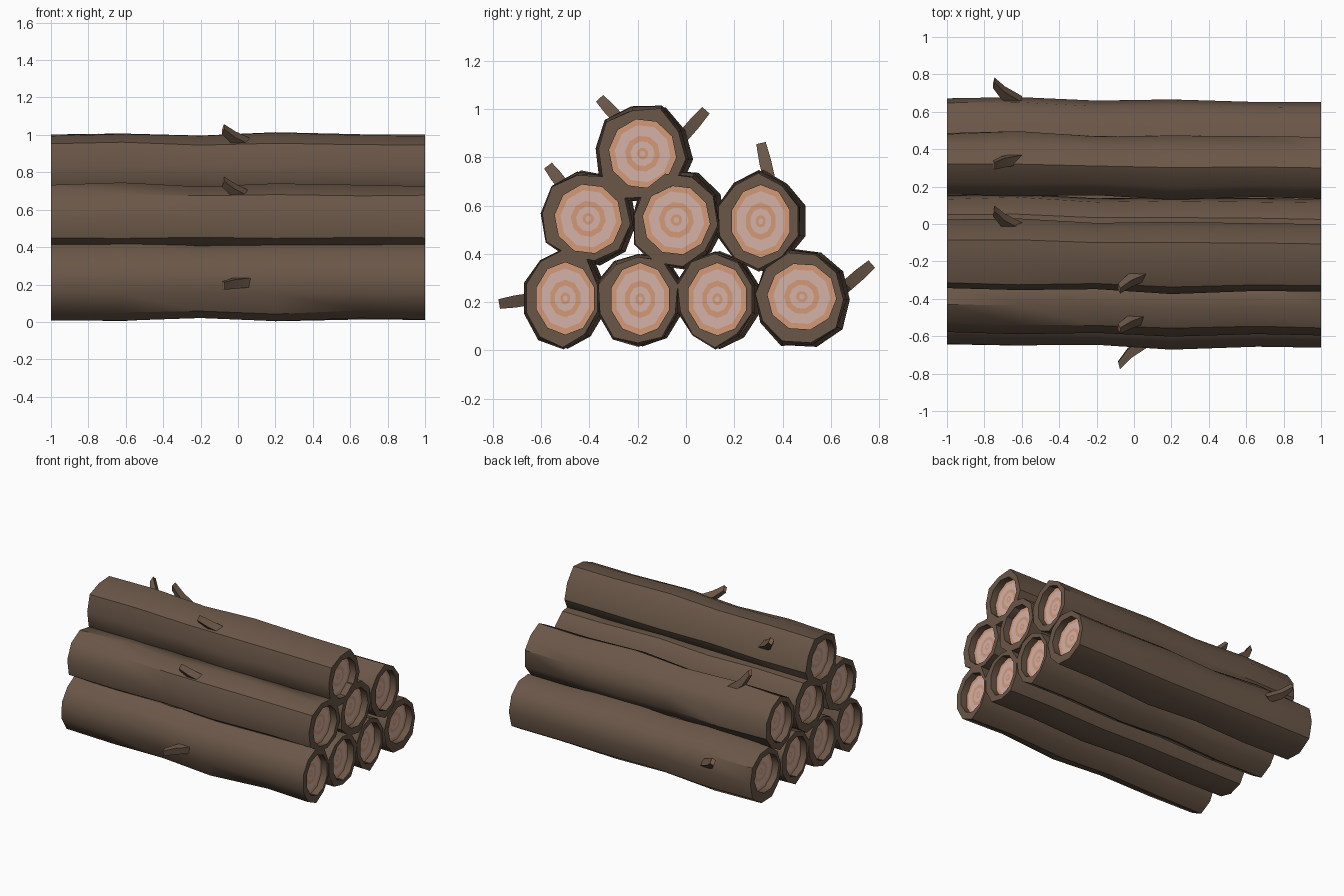
import bpy, bmesh, math, random
from mathutils import Vector

cube = bpy.data.objects.get("Cube")
if cube:
    bpy.data.objects.remove(cube, do_unlink=True)


def material(name, rgb):
    m = bpy.data.materials.new(name)
    m.use_nodes = True
    m.diffuse_color = (*rgb, 1)
    bsdf = next(n for n in m.node_tree.nodes if n.type == 'BSDF_PRINCIPLED')
    bsdf.inputs["Base Color"].default_value = (*rgb, 1)
    bsdf.inputs["Roughness"].default_value = 0.9
    return m


BARK, PALE, TAN = 0, 1, 2
MATERIALS = [material("bark brown", (0.145, 0.095, 0.064)),
             material("pale wood", (0.66, 0.44, 0.38)),
             material("tan wood", (0.66, 0.32, 0.19))]
SIDES = 10
STATIONS = [-1, -0.62, -0.2, 0.2, 0.66, 1]
SWELL = [1.0, 1.05, 0.96, 1.05, 0.98, 0.99]
DRIFT_Y = [0.012, 0.01, 0.0, -0.008, -0.005, -0.01]
# Growth rings as (fraction of the cut face's radius, colour inside it)
RINGS = [(1, TAN), (0.83, PALE), (0.52, TAN), (0.36, PALE), (0.17, TAN), (0.08, PALE)]
RECESS = 0.05


def finish(name, bm, angle):
    bmesh.ops.recalc_face_normals(bm, faces=bm.faces)
    mesh = bpy.data.meshes.new(name)
    bm.to_mesh(mesh)
    bm.free()
    for m in MATERIALS:
        mesh.materials.append(m)
    obj = bpy.data.objects.new(name, mesh)
    bpy.context.collection.objects.link(obj)
    bpy.ops.object.select_all(action='DESELECT')
    obj.select_set(True)
    bpy.context.view_layer.objects.active = obj
    bpy.ops.object.shade_smooth_by_angle(angle=math.radians(angle))
    return obj


def bridge(bm, a, b, mat):
    n = len(a)
    for i in range(n):
        j = (i + 1) % n
        bm.faces.new((a[i], a[j], b[j], b[i])).material_index = mat


def log(name, y, z, ry, rz, face_y, face_z, tilt, seed):
    rng = random.Random(seed)
    bm = bmesh.new()
    bumps = [rng.uniform(0.94, 1.06) for _ in range(SIDES)]

    def loop(x, a, b, dy=0, rough=0):
        verts = []
        for i, bump in enumerate(bumps):
            t = math.tau * (i + 0.5) / SIDES + tilt
            k = 1 + (bump - 1) * rough + rng.uniform(-0.03, 0.03) * rough
            verts.append(bm.verts.new((x, y + dy + a * k * math.cos(t), z + b * k * math.sin(t))))
        return verts

    # Wavy bark tube
    tube = [loop(x, ry * s, rz * s, d, 1) for x, s, d in zip(STATIONS, SWELL, DRIFT_Y)]
    for a, b in zip(tube, tube[1:]):
        bridge(bm, a, b, BARK)

    # Bark rim, recess wall and growth rings at both ends
    for end, outer in ((-1, tube[0]), (1, tube[-1])):
        lip = loop(end, face_y, face_z)
        bridge(bm, outer, lip, BARK)
        prev = loop(end * (1 - RECESS), face_y, face_z)
        bridge(bm, lip, prev, BARK)
        for (_, mat), (f, _) in zip(RINGS, RINGS[1:]):
            ring = loop(end * (1 - RECESS), face_y * f, face_z * f)
            bridge(bm, prev, ring, mat)
            prev = ring
        bm.faces.new(prev).material_index = RINGS[-1][1]
    return finish(name, bm, 38)


def twig(name, base, tip):
    # Bent square stub: runs along the bark, then kicks outward
    base, tip = Vector(base), Vector(tip)
    out = tip - base
    out.x = 0
    out.normalize()
    side = out.cross(Vector((1, 0, 0)))
    along = tip.x - base.x
    knee = base.lerp(tip, 0.3)
    knee.x = base.x + along * 0.62
    bm = bmesh.new()
    loops = []
    for point, lean, r in ((base - out * 0.03, 0.4, 0.025), (knee, 0.7, 0.025), (tip, 0.8, 0.02)):
        axis = (Vector((-lean, 0, 0)) + out * (1 - lean)).normalized()
        up = side.cross(axis)
        loops.append([bm.verts.new(point + side * r * u + up * r * v)
                      for u, v in ((1, 1), (-1, 1), (-1, -1), (1, -1))])
    for a, b in zip(loops, loops[1:]):
        bridge(bm, a, b, BARK)
    bm.faces.new(loops[0]).material_index = BARK
    bm.faces.new(loops[-1]).material_index = TAN
    finish(name, bm, 25)


# Stacked logs: centre, bark radii, cut face radii, tilt, seed
log("bottom_log_front", -0.50, 0.215, 0.162, 0.195, 0.125, 0.15, 0.0, 1)
log("bottom_log_front_middle", -0.19, 0.212, 0.165, 0.19, 0.125, 0.15, 0.0, 2)
log("bottom_log_back_middle", 0.13, 0.212, 0.165, 0.19, 0.125, 0.15, 0.0, 3)
log("bottom_log_back", 0.48, 0.222, 0.19, 0.195, 0.143, 0.14, 0.25, 4)
log("middle_log_front", -0.405, 0.545, 0.18, 0.185, 0.14, 0.145, 0.2, 5)
log("middle_log_centre", -0.04, 0.54, 0.18, 0.195, 0.14, 0.145, 0.2, 6)
log("middle_log_back", 0.31, 0.535, 0.175, 0.195, 0.125, 0.15, 0.0, 7)
log("top_log", -0.18, 0.815, 0.19, 0.195, 0.14, 0.145, 0.2, 8)

# Broken-off twigs
twig("twig_bottom_front", (0.07, -0.66, 0.21), (-0.08, -0.755, 0.195))
twig("twig_middle_front", (0.07, -0.51, 0.685), (-0.08, -0.56, 0.75))
twig("twig_top_front", (0.07, -0.285, 0.965), (-0.08, -0.345, 1.03))
twig("twig_top_back", (-0.62, 0.0, 0.90), (-0.75, 0.07, 0.98))
twig("twig_middle_back", (-0.62, 0.34, 0.73), (-0.75, 0.315, 0.84))
twig("twig_bottom_back", (-0.62, 0.68, 0.28), (-0.75, 0.755, 0.345))
